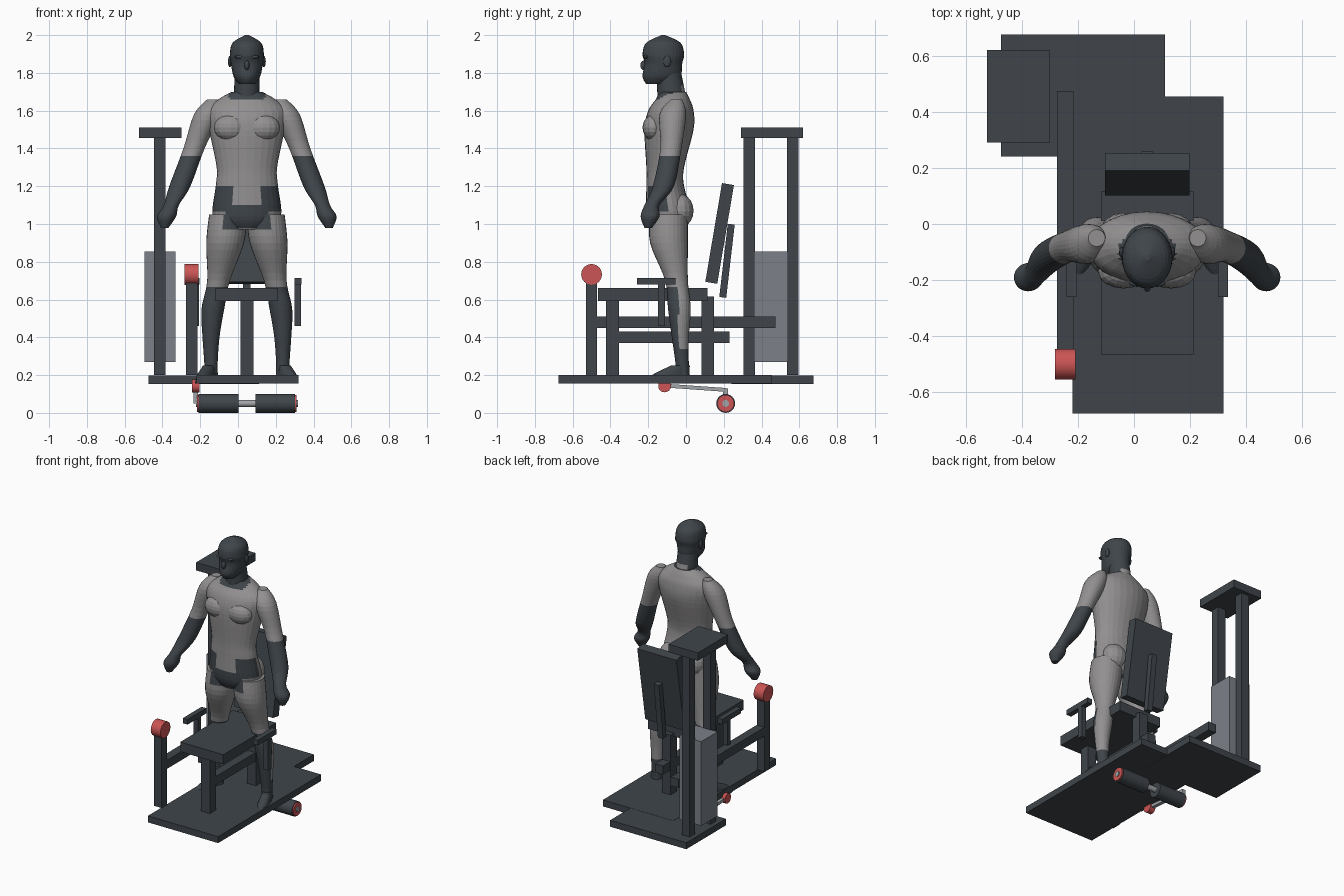
import bpy
import bmesh
from math import sin, cos, pi, radians

if "Cube" in bpy.data.objects:
    bpy.data.objects.remove(bpy.data.objects["Cube"], do_unlink=True)

CENTRE = 0.047  # x of the figure, bench and roller
FLOOR = 0.2     # top of the floor plates
SIDES = (("left", 1), ("right", -1))


def material(name, red, green, blue, alpha=1):
    mat = bpy.data.materials.new(name)
    mat.use_nodes = True
    mat.diffuse_color = (red, green, blue, alpha)
    shader = mat.node_tree.nodes["Principled BSDF"]
    shader.inputs["Base Color"].default_value = (red, green, blue, 1)
    shader.inputs["Alpha"].default_value = alpha
    return mat


CHARCOAL = material("charcoal", 0.05, 0.06, 0.07)
GREY = material("body grey", 0.29, 0.28, 0.28)
RED = material("red", 0.6, 0.09, 0.09)
STEEL = material("steel", 0.36, 0.38, 0.4)
CLEAR = material("clear grey", 0.2, 0.22, 0.25, 0.4)


def finish(name, bm, *materials):
    """Turn a bmesh into an object in the scene."""
    bmesh.ops.recalc_face_normals(bm, faces=bm.faces)
    mesh = bpy.data.meshes.new(name)
    bm.to_mesh(mesh)
    bm.free()
    for mat in materials:
        mesh.materials.append(mat)
    obj = bpy.data.objects.new(name, mesh)
    bpy.context.collection.objects.link(obj)
    return obj


def box(name, xs, ys, zs, mat=CHARCOAL, lean=0):
    """Box from its bounds, leaned backwards by some degrees."""
    bounds = (xs, ys, zs)
    bm = bmesh.new()
    bmesh.ops.create_cube(bm, size=1)
    bmesh.ops.scale(bm, vec=[high - low for low, high in bounds], verts=bm.verts)
    obj = finish(name, bm, mat)
    obj.location = [(low + high) / 2 for low, high in bounds]
    obj.rotation_euler.x = -radians(lean)
    return obj


def around(middle, width):
    return middle - width / 2, middle + width / 2


def post(name, x, y, top, bottom=FLOOR, width=0.06):
    box(name, around(x, width), around(y, width), (bottom, top))


def beam(name, x, front, back, z, width=0.06):
    box(name, around(x, width), (front, back), around(z, width))


def rod(name, x, y, z, radius, length, mat=CHARCOAL):
    """Cylinder lying along x."""
    bm = bmesh.new()
    bmesh.ops.create_cone(bm, cap_ends=True, segments=24, radius1=radius,
                          radius2=radius, depth=length)
    obj = finish(name, bm, mat)
    obj.location = (x, y, z)
    obj.rotation_euler.y = pi / 2
    for face in obj.data.polygons:
        face.use_smooth = len(face.vertices) == 4


def blob(name, location, radii, mat=CHARCOAL):
    bm = bmesh.new()
    bmesh.ops.create_uvsphere(bm, u_segments=16, v_segments=10, radius=1)
    bmesh.ops.scale(bm, vec=radii, verts=bm.verts)
    finish(name, bm, mat).location = location


def spline(before, start, end, after, t):
    """Smooth blend between two neighbouring sections."""
    result = []
    for p, q, r, s in zip(before, start, end, after):
        slope_in, slope_out = (r - p) / 2, (s - q) / 2
        ease = t * t * (3 - 2 * t)
        rise = t * (1 - t)
        result.append(q + (r - q) * ease + rise * ((1 - t) * slope_in - t * slope_out))
    return result


def loft(name, sections, is_dark, side=1, steps=5, count=28):
    """Skin over level ovals; a section is z, x, y, half width, half depth."""
    last = len(sections) - 1
    rows = [sections[-1]]
    for i in reversed(range(last)):
        near = [sections[min(max(i + k, 0), last)] for k in (-1, 0, 1, 2)]
        rows += [spline(*near, k / steps) for k in reversed(range(steps))]
    bm = bmesh.new()
    rings = []
    for z, x, y, wide, deep in rows:
        angles = [2 * pi * k / count for k in range(count)]
        rings.append([bm.verts.new((CENTRE + side * x + wide * cos(a), y + deep * sin(a), z))
                      for a in angles])
    for upper, lower in zip(rings, rings[1:]):
        for k in range(count):
            bm.faces.new((upper[k], upper[k - 1], lower[k - 1], lower[k]))
    bm.faces.new(rings[0])
    bm.faces.new(rings[-1])
    for face in bm.faces:
        face.material_index = int(is_dark(face.calc_center_median()))
    return finish(name, bm, GREY, CHARCOAL)


def trunk(rows):
    return [(z, 0, y, wide, deep) for z, y, wide, deep in rows]


def limb(rows):
    return [(z, x, y, radius, radius) for z, x, y, radius in rows]


# Floor plates
box("main_floor_plate", (-0.22, 0.32), (-0.675, 0.455), (0.155, FLOOR))
box("rear_floor_plate", (-0.475, 0.11), (0.24, 0.675), (0.154, FLOOR - 0.001))

# Weight tower
post("front_tower_post", -0.415, 0.335, 1.46)
post("rear_tower_post", -0.415, 0.565, 1.46)
box("tower_cap", (-0.525, -0.3), (0.29, 0.62), (1.455, 1.51))
box("weight_stack", (-0.495, -0.33), (0.36, 0.54), (0.27, 0.855), CLEAR)

# Bench
box("seat", around(CENTRE, 0.33), (-0.465, 0.115), (0.593, 0.66))
post("front_seat_post", CENTRE, -0.39, 0.6, width=0.068)
post("rear_seat_post", CENTRE, 0.115, 0.615, width=0.068)
beam("lower_beam", CENTRE, -0.36, 0.23, 0.4)
box("backrest", around(CENTRE, 0.3), around(0.178, 0.064), around(0.95, 0.53), lean=9.6)
box("backrest_support", around(CENTRE, 0.04), around(0.217, 0.037), (0.61, 1), lean=6.6)

# Side post with its round knob and long beam
SIDE_X = -0.245
post("side_post", SIDE_X, -0.5, 0.7)
beam("side_beam", SIDE_X, -0.47, 0.475, 0.48)
rod("side_knob", SIDE_X, -0.5, 0.733, 0.055, 0.074, RED)

# Leg roller below the floor
ROLLER = (0.21, 0.05)
rod("roller_shaft", CENTRE, *ROLLER, 0.018, 0.54, STEEL)
ARM_X = around(-0.223, 0.023)
box("roller_arm", ARM_X, (-0.115, 0.215), around(0.133, 0.02), STEEL, lean=4)
box("roller_link", ARM_X, around(0.21, 0.027), (0.05, 0.13), STEEL)
rod("roller_pivot", -0.223, -0.113, 0.143, 0.034, 0.04, RED)


# Colour rules of the figure: true means charcoal
def hips(p):
    off = abs(p.x - CENTRE)
    outer = 1.06 < p.z < 1.2 and off > 0.085
    middle = 0.98 < p.z < 1.1 and off < 0.12
    return p.y < -0.1 and (outer or middle)


def collar(p):
    return p.z > 1.72 + 0.4 * p.y and abs(p.x - CENTRE) < 0.1


def torso_dark(p):
    return hips(p) or collar(p)


def arm_dark(p):
    return p.z < 1.37


def leg_dark(p):
    calf = p.y > -0.04 and p.z > 0.33
    return hips(p) or (p.z < 0.68 and not calf)


def all_dark(p):
    return True


# Torso, neck and head
loft("torso", trunk([
    (0.97, -0.1, 0.1, 0.08), (1.04, -0.09, 0.18, 0.12), (1.2, -0.11, 0.165, 0.1),
    (1.3, -0.11, 0.16, 0.1), (1.5, -0.09, 0.2, 0.13), (1.6, -0.08, 0.21, 0.12),
    (1.66, -0.07, 0.15, 0.09), (1.7, -0.07, 0.08, 0.07)]), torso_dark)
loft("neck", trunk([(1.62, -0.07, 0.07, 0.08), (1.8, -0.09, 0.065, 0.065)]), collar)
loft("head", trunk([
    (1.74, -0.15, 0.04, 0.06), (1.78, -0.13, 0.07, 0.1), (1.85, -0.12, 0.085, 0.1),
    (1.9, -0.12, 0.09, 0.11), (1.96, -0.12, 0.075, 0.09), (2, -0.12, 0.01, 0.01)]), all_dark)
blob("nose", (CENTRE, -0.22, 1.84), (0.014, 0.022, 0.026))

for label, side in SIDES:
    # Handle beside the seat
    handle_x = CENTRE + side * 0.27
    beam(label + "_handle_grip", handle_x, -0.26, -0.055, 0.697, width=0.036)
    post(label + "_handle_post", handle_x, -0.13, 0.69, bottom=0.46, width=0.035)

    # Roller pad with its end cap
    rod(label + "_roller_pad", CENTRE + side * 0.15, *ROLLER, 0.05, 0.21)
    rod(label + "_roller_cap", CENTRE + side * 0.257, *ROLLER, 0.045, 0.014, RED)

    # Features of head and body
    blob(label + "_ear", (CENTRE + side * 0.09, -0.1, 1.86), (0.01, 0.02, 0.03))
    blob(label + "_brow", (CENTRE + side * 0.035, -0.21, 1.885), (0.03, 0.014, 0.01))
    body_x = CENTRE + side * 0.085
    blob(label + "_chest", (body_x, -0.17, 1.51), (0.09, 0.06, 0.07), GREY)
    blob(label + "_buttock", (body_x, -0.035, 1.07), (0.085, 0.075, 0.09), GREY)

    # Arm with closed hand
    loft(label + "_arm", limb([
        (1.66, 0.18, -0.05, 0.03), (1.58, 0.21, -0.07, 0.07), (1.4, 0.28, -0.08, 0.056),
        (1.2, 0.355, -0.12, 0.056), (1.1, 0.4, -0.18, 0.04), (1.04, 0.425, -0.19, 0.05),
        (0.98, 0.435, -0.2, 0.02)]), arm_dark, side)

    # Leg
    loft(label + "_leg", limb([
        (1.05, 0.1, -0.09, 0.1), (0.9, 0.115, -0.09, 0.1), (0.7, 0.15, -0.05, 0.06),
        (0.55, 0.18, -0.035, 0.06), (0.4, 0.19, -0.03, 0.045), (0.25, 0.19, -0.02, 0.035),
        (0.16, 0.19, -0.02, 0.04)]), leg_dark, side)

    # Foot, with the toes turned outwards
    foot = loft(label + "_foot", [
        (0.155, 0.19, -0.09, 0.045, 0.12), (FLOOR, 0.19, -0.08, 0.04, 0.1),
        (0.25, 0.19, -0.03, 0.03, 0.05)], all_dark, side)
    for vert in foot.data.vertices:
        vert.co.x -= side * 0.3 * min(vert.co.y, 0)
